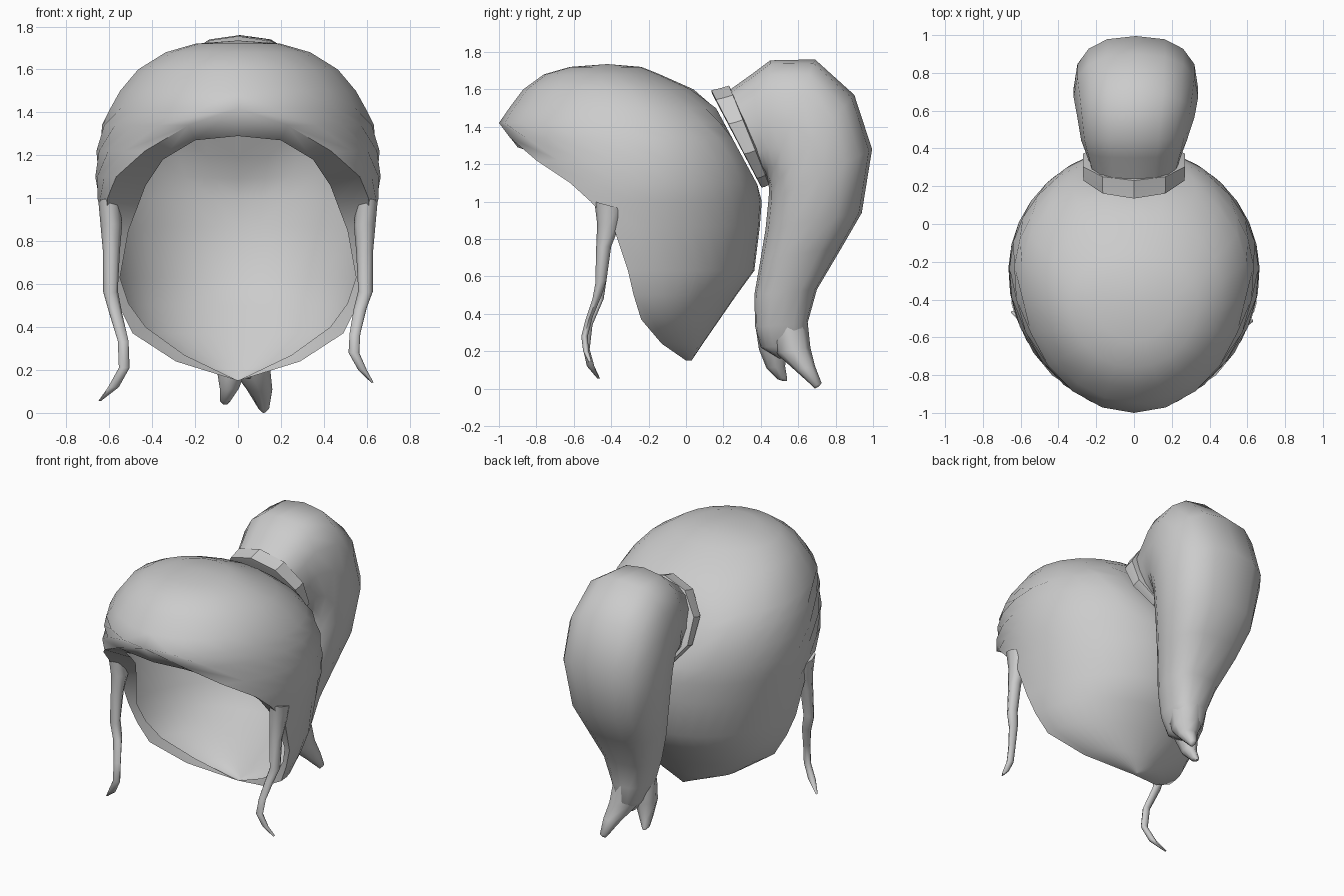
import bpy, bmesh
from math import acos, cos, sin, pi
from mathutils import Vector


def finish(bm, name, angle=1.0):
    bmesh.ops.remove_doubles(bm, verts=bm.verts, dist=0.0008)
    bmesh.ops.recalc_face_normals(bm, faces=bm.faces)
    me = bpy.data.meshes.new(name)
    bm.to_mesh(me)
    bm.free()
    ob = bpy.data.objects.new(name, me)
    bpy.context.collection.objects.link(ob)
    bpy.ops.object.select_all(action='DESELECT')
    ob.select_set(True)
    bpy.context.view_layer.objects.active = ob
    bpy.ops.object.shade_smooth_by_angle(angle=angle)
    return ob


def bridge(bm, a, b, closed=False):
    n = len(a)
    for i in range(n if closed else n - 1):
        j = (i + 1) % n
        bm.faces.new((a[i], a[j], b[j], b[i]))


def loft(name, sections, n=12, power=1.0, side=1, angle=1.0):
    """Sections: outer (y, z), inner (y, z), half width, centre x."""
    bm = bmesh.new()
    rings = []
    for y0, z0, y1, z1, hx, xc in sections:
        ring = []
        for k in range(n):
            t = 2 * pi * k / n
            c, s = cos(t), sin(t)
            c = abs(c) ** power * (1 if c > 0 else -1)
            s = abs(s) ** power * (1 if s > 0 else -1)
            ring.append(bm.verts.new((side * (xc + hx * s),
                                      (y0 + y1) / 2 + c * (y0 - y1) / 2,
                                      (z0 + z1) / 2 + c * (z0 - z1) / 2)))
        rings.append(ring)
    for a, b in zip(rings, rings[1:]):
        bridge(bm, a, b, True)
    bm.faces.new(rings[0])
    bm.faces.new(rings[-1])
    return finish(bm, name, angle)


# Hair cap: horizontal arcs (z, half width, centre y, front y, back y, rim y)
rows = [
    (1.735, .0, -.42, -.42, -.42, -.42),
    (1.72, .20, -.42, -.62, -.24, -.62),
    (1.68, .34, -.42, -.76, -.14, -.76),
    (1.60, .47, -.36, -.87, .04, -.87),
    (1.50, .555, -.31, -.945, .18, -.945),
    (1.42, .60, -.28, -1.0, .27, -1.0),
    (1.34, .635, -.26, -.99, .33, -.94),
    (1.22, .66, -.25, -.98, .38, -.80),
    (1.10, .665, -.25, -.96, .40, -.62),
    (1.00, .655, -.25, -.95, .405, -.51),
    (.87, .63, -.27, -.95, .395, -.39),
    (.63, .60, -.31, -.9, .365, -.31),
    (.50, .555, -.28, -.9, .27, -.28),
    (.37, .49, -.24, -.9, .18, -.24),
    (.24, .29, -.13, -.9, .09, -.13),
    (.15, .0, .0, -.9, .03, .0)]
# Inner lip of the face opening, from brim centre down to the nape
lip = [(0, -.90, 1.29), (.20, -.84, 1.27), (.35, -.69, 1.18), (.43, -.52, 1.06),
       (.46, -.43, .98), (.51, -.35, .85), (.55, -.29, .63), (.51, -.25, .51),
       (.43, -.2, .40), (.25, -.1, .27), (0, 0, .15)]

bm = bmesh.new()
N = 11
tie_n = Vector((0, .88, .475))
tie_p = Vector((0, .255, 1.325))
grid = []
for z, w, yc, yf, yb, yr in rows:
    a0 = acos(max(-1, min(1, (yr - yc) / (yf - yc)))) if yf != yc else 0
    line = []
    for k in range(N + 1):
        a = a0 + (pi - a0) * k / N
        c = cos(a)
        y = yc + c * (yf - yc) if c > 0 else yc - c * (yb - yc)
        p = Vector((w * sin(a) if k < N else 0, y, z))
        d = (p - tie_p).dot(tie_n)
        if d > 0 and z > 1.07:          # flat seat for the tail
            p -= tie_n * d
        line.append(bm.verts.new(p))
    grid.append(line)
for a, b in zip(grid, grid[1:]):
    bridge(bm, a, b)
bridge(bm, [g[0] for g in grid[5:]], [bm.verts.new(p) for p in lip])
cap = finish(bm, "hair_cap", 1.1)
mir = cap.modifiers.new("mirror", 'MIRROR')
mir.use_clip = True

# Hair tie
loft("hair_tie", [(.14, 1.575, .395, 1.09, .25, 0), (.135, 1.595, .405, 1.075, .28, 0),
                  (.18, 1.605, .425, 1.08, .285, 0), (.23, 1.62, .445, 1.09, .285, 0),
                  (.245, 1.59, .445, 1.125, .25, 0)], n=10, angle=.6)

# Ponytail and its two tips
loft("ponytail", [
    (.21, 1.58, .41, 1.12, .23, 0), (.35, 1.68, .43, 1.12, .26, 0),
    (.45, 1.755, .435, 1.12, .28, 0), (.69, 1.76, .44, 1.10, .31, .01),
    (.90, 1.57, .445, 1.06, .33, .01), (.995, 1.28, .44, 1.0, .33, .01),
    (.94, .94, .425, .85, .29, .01), (.83, .75, .40, .70, .24, .01),
    (.70, .53, .365, .50, .17, .02), (.65, .35, .37, .33, .12, .03),
    (.65, .24, .40, .22, .08, .03), (.58, .16, .50, .16, .03, .03)],
    n=16, power=.8)
loft("tail_tip_back", [(.65, .36, .42, .34, .11, .03), (.665, .22, .48, .19, .09, .06),
                       (.69, .12, .58, .10, .06, .10), (.725, .03, .68, .01, .025, .12),
                       (.71, .01, .69, .0, .01, .12)], n=8)
loft("tail_tip_front", [(.55, .36, .372, .33, .09, .0), (.54, .21, .39, .21, .07, -.03),
                        (.53, .12, .43, .11, .045, -.04), (.54, .06, .49, .05, .025, -.06),
                        (.54, .04, .52, .04, .01, -.06)], n=8)

# Side strands
root = [(-.34, .96, -.49, 1.0, .05, .60), (-.36, .86, -.475, .88, .05, .59),
        (-.40, .76, -.48, .76, .04, .59), (-.425, .58, -.485, .56, .035, .595)]
loft("strand_right", root + [
    (-.45, .50, -.50, .48, .03, .57), (-.50, .38, -.54, .36, .025, .545),
    (-.525, .28, -.56, .28, .025, .54), (-.52, .20, -.55, .20, .02, .58),
    (-.505, .145, -.52, .14, .006, .625)], n=8)
loft("strand_left", root + [
    (-.44, .48, -.49, .45, .03, .57), (-.50, .34, -.54, .33, .025, .535),
    (-.515, .21, -.55, .21, .025, .53), (-.49, .12, -.53, .12, .025, .58),
    (-.46, .055, -.475, .055, .006, .645)], n=8, side=-1)
